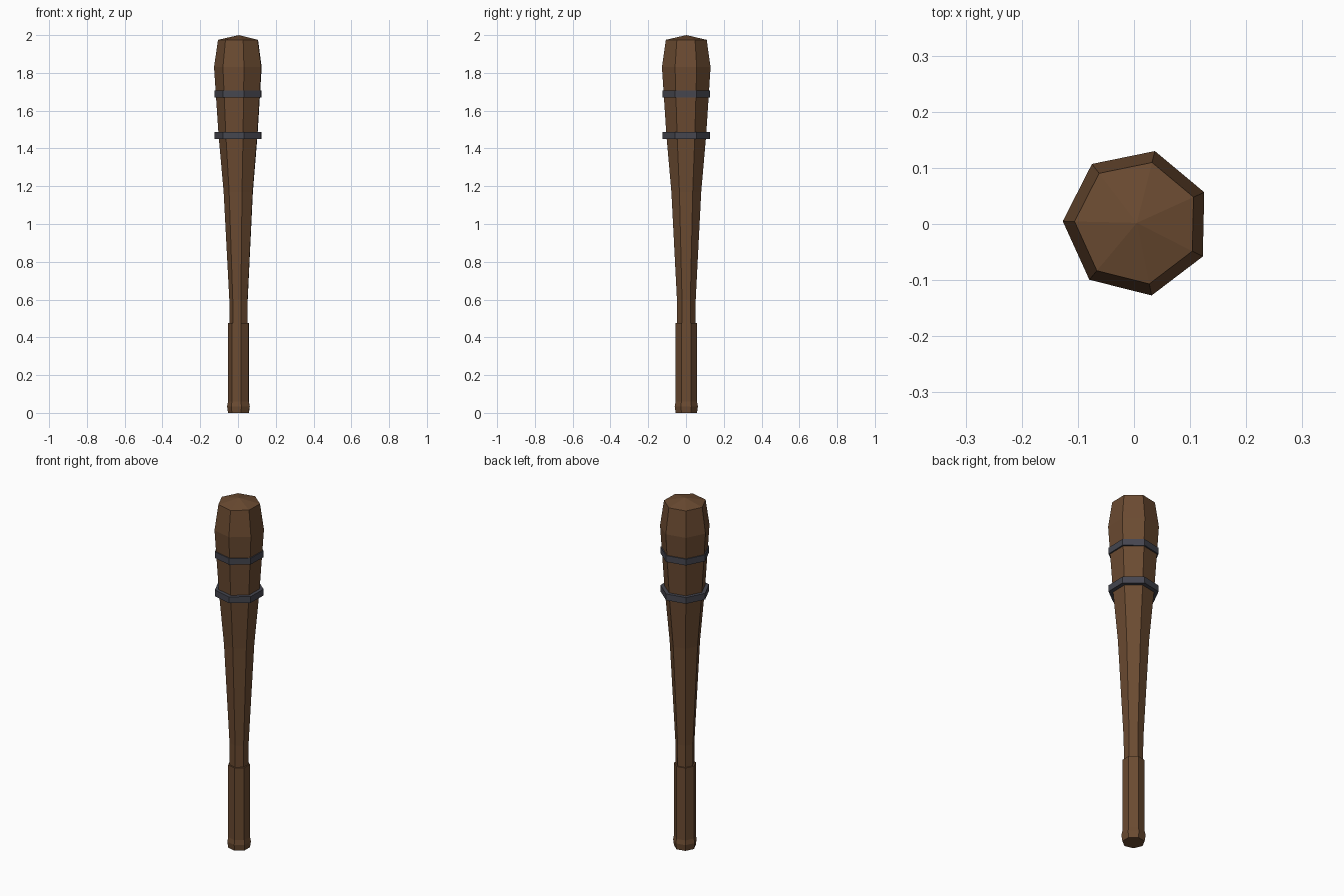
import bpy
import bmesh
import math

if "Cube" in bpy.data.objects:
    bpy.data.objects.remove(bpy.data.objects["Cube"])

SIDES = 7
TURN = math.radians(178.7)
CX, CY = 0.005, 0.002


def material(name, rgb):
    m = bpy.data.materials.new(name)
    m.diffuse_color = (*rgb, 1.0)
    m.use_nodes = True
    m.node_tree.nodes["Principled BSDF"].inputs["Base Color"].default_value = m.diffuse_color
    return m


wood = material("brown wood", (0.147, 0.070, 0.031))
iron = material("dark iron", (0.060, 0.061, 0.078))


def lathe(name, profile, mat, closed=False):
    """Seven-sided turned part from (radius, z) points; radius 0 makes a tip."""
    bm = bmesh.new()
    rings = []
    for r, z in profile:
        if r == 0:
            rings.append([bm.verts.new((CX, CY, z))] * SIDES)
        else:
            rings.append([bm.verts.new((CX + r * math.cos(TURN + math.tau * i / SIDES),
                                        CY + r * math.sin(TURN + math.tau * i / SIDES), z))
                          for i in range(SIDES)])
    pairs = list(zip(rings, rings[1:]))
    if closed:
        pairs.append((rings[-1], rings[0]))
    for a, b in pairs:
        for i in range(SIDES):
            j = (i + 1) % SIDES
            corners = list(dict.fromkeys((a[i], a[j], b[j], b[i])))
            bm.faces.new(corners)
    if not closed and profile[0][0] > 0:
        bm.faces.new(rings[0][::-1])
    bmesh.ops.recalc_face_normals(bm, faces=bm.faces)
    me = bpy.data.meshes.new(name)
    bm.to_mesh(me)
    bm.free()
    me.materials.append(mat)
    ob = bpy.data.objects.new(name, me)
    bpy.context.collection.objects.link(ob)
    return ob


# Pommel, grip, stepped neck, tapering shaft, head and shallow pointed cap
lathe("club_body", [
    (0.058, 0.0), (0.063, 0.035), (0.058, 0.06),
    (0.058, 0.475), (0.050, 0.475), (0.051, 0.60),
    (0.081, 1.17), (0.108, 1.47), (0.132, 1.83),
    (0.111, 1.975), (0.0, 2.0)], wood)

# Two iron bands around the head
for name, z in (("lower_band", 1.469), ("upper_band", 1.689)):
    lathe(name, [(0.100, z - 0.018), (0.130, z - 0.018),
                 (0.130, z + 0.018), (0.100, z + 0.018)], iron, closed=True)
